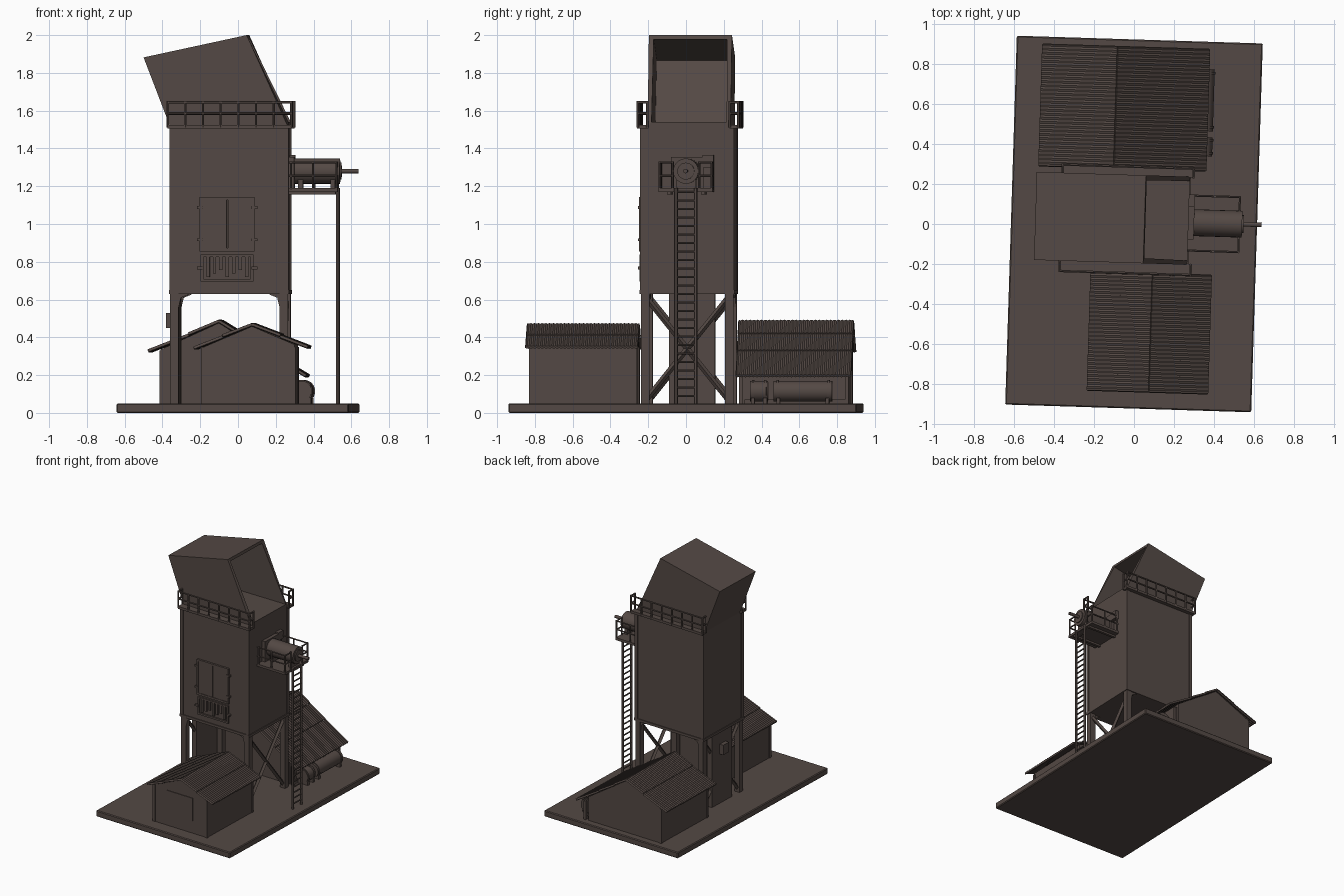
import bpy, bmesh, math
from mathutils import Vector

if "Cube" in bpy.data.objects:
    bpy.data.objects.remove(bpy.data.objects["Cube"])

TURN = math.radians(-1.8)      # whole model sits slightly turned on the grid
MAT = bpy.data.materials.new("weathered brown")
MAT.diffuse_color = (0.088, 0.066, 0.058, 1)
MAT.use_nodes = True
MAT.node_tree.nodes["Principled BSDF"].inputs["Base Color"].default_value = MAT.diffuse_color


def finish(name, bm, smooth=False):
    bmesh.ops.recalc_face_normals(bm, faces=bm.faces[:])
    me = bpy.data.meshes.new(name)
    bm.to_mesh(me)
    bm.free()
    me.materials.append(MAT)
    if smooth:
        for p in me.polygons:
            p.use_smooth = len(p.vertices) == 4
    ob = bpy.data.objects.new(name, me)
    ob.rotation_euler.z = TURN
    bpy.context.collection.objects.link(ob)
    return ob


def add_box(bm, x0, x1, y0, y1, z0, z1):
    r = bmesh.ops.create_cube(bm, size=1)
    for v in r["verts"]:
        v.co = ((x0 + x1) / 2 + v.co.x * (x1 - x0), (y0 + y1) / 2 + v.co.y * (y1 - y0),
                (z0 + z1) / 2 + v.co.z * (z1 - z0))


def boxes(name, *dims):
    bm = bmesh.new()
    for d in dims:
        add_box(bm, *d)
    return finish(name, bm)


def add_bar(bm, a, b, r, n=4):
    a, b = Vector(a), Vector(b)
    res = bmesh.ops.create_cone(bm, cap_ends=True, segments=n, radius1=r, radius2=r, depth=(b - a).length)
    q = (b - a).to_track_quat('Z', 'Y')
    for v in res["verts"]:
        v.co = (a + b) / 2 + q @ v.co


def bars(name, r, pairs, n=6, smooth=False):
    bm = bmesh.new()
    for a, b in pairs:
        add_bar(bm, a, b, r, n)
    return finish(name, bm, smooth)


def add_prism(bm, pts, y0, y1):
    f = bm.faces.new([bm.verts.new((x, y0, z)) for x, z in pts])
    r = bmesh.ops.extrude_face_region(bm, geom=[f])
    for g in r["geom"]:
        if isinstance(g, bmesh.types.BMVert):
            g.co.y = y1


def prism(name, pts, y0, y1):
    bm = bmesh.new()
    add_prism(bm, pts, y0, y1)
    return finish(name, bm)


def corrugated_roof(name, pts, y0, y1, n=60):
    # rippled sheets running eave to eave, each lapping slightly over the next
    bm = bmesh.new()
    for (xa, za), (xb, zb) in zip(pts, pts[1:]):
        lift_a, lift_b = (0.006, 0) if za < zb else (0, 0.006)
        prev = None
        for i in range(n + 1):
            y = y0 + (y1 - y0) * i / n
            w = 0.002 * (-1) ** i
            row = [bm.verts.new((xa, y, za + lift_a + w)), bm.verts.new((xb, y, zb + lift_b + w))]
            if prev:
                bm.faces.new([prev[0], prev[1], row[1], row[0]])
            prev = row
    ob = finish(name, bm)
    m = ob.modifiers.new("thickness", 'SOLIDIFY')
    m.thickness = 0.014
    m.offset = 0
    return ob


# Ground slab
slab = boxes("base_slab", (-0.615, 0.615, -0.922, 0.922, 0, 0.05))
bev = slab.modifiers.new("soft_edge", 'BEVEL')
bev.width = 0.006

# Tower body with bottom and corner trim
X0, X1, Y0, Y1 = -0.352, 0.272, -0.231, 0.259
boxes("tower_body", (X0, X1, Y0, Y1, 0.635, 1.515))
boxes("tower_trim", (X0 - .006, X1 + .006, Y0 - .006, Y1 + .006, 0.63, 0.65),
      *[(x - .014, x + .014, y - .014, y + .014, 0.64, 1.515)
        for x in (X0 + .01, X1 - .01) for y in (Y0 + .01, Y1 - .01)])

# Legs with gussets beneath the body
boxes("tower_legs", *[(x, x + .045, y, y + .045, 0.04, 0.64)
                      for x in (X0, X1 - .045) for y in (Y0, Y1 - .045)])
bm = bmesh.new()
for y in (Y0 + .005, Y1 - .035):
    for x, s in ((X0 + .045, 1), (X1 - .045, -1)):
        add_prism(bm, [(x, 0.64), (x + s * .06, 0.64), (x + s * .05, 0.625),
                       (x + s * .012, 0.61), (x, 0.56)], y, y + .03)
finish("leg_gussets", bm)

# Cross braces on both narrow sides, and the closed panel on the left
bars("cross_braces", 0.015, [((x, ya, 0.06), (x, yb, 0.62)) for x in (X0 + .025, X1 - .025)
                             for ya, yb in ((Y0 + .02, Y1 - .02), (Y1 - .02, Y0 + .02))], 4)
boxes("left_chute_panel", (X0 + .005, X0 + .045, -0.10, 0.145, 0.04, 0.64))
boxes("left_meter_box", (X0 - .028, X0 + .01, -0.02, 0.05, 0.45, 0.53))

# Hood: leaning shell open on its right side
bm = bmesh.new()
add_prism(bm, [(-0.352, 1.512), (0.272, 1.512), (0.052, 2.0), (-0.494, 1.882)], -0.195, 0.245)
bmesh.ops.recalc_face_normals(bm, faces=bm.faces[:])
bm.faces.ensure_lookup_table()
opening = max(bm.faces, key=lambda f: f.normal.x)
bmesh.ops.delete(bm, geom=[opening], context='FACES_ONLY')
hood = finish("hood", bm)
sol = hood.modifiers.new("wall", 'SOLIDIFY')
sol.thickness = 0.024
sol.offset = -1
sol.use_even_offset = True

# Walkways and railings, front and back
boxes("walkways", (-0.365, 0.29, -0.25, -0.19, 1.505, 1.525), (-0.365, 0.29, 0.24, 0.29, 1.505, 1.525))
rail = []
for y in (-0.246, 0.286):
    rail += [((-0.365, y, z), (0.29, y, z)) for z in (1.585, 1.645)]
    rail += [((-0.365 + i * 0.655 / 7, y, 1.51), (-0.365 + i * 0.655 / 7, y, 1.65)) for i in range(8)]
    inner = y + (0.05 if y < 0 else -0.045)
    for x in (-0.365, 0.29):
        rail += [((x, y, z), (x, inner, z)) for z in (1.585, 1.645)]
        rail.append(((x, inner, 1.51), (x, inner, 1.65)))
bars("top_railings", 0.007, rail)

# Front hatch: double shutter with frame, and a slatted vent beneath
F = Y0
boxes("front_shutters", (-0.185, -0.052, F - .012, F + .01, 0.87, 1.13),
      (-0.046, 0.085, F - .012, F + .01, 0.87, 1.13))
boxes("front_hatch_frame", (-0.195, 0.095, F - .016, F, 0.855, 0.872), (-0.195, 0.095, F - .016, F, 1.128, 1.142),
      *[(x, x + .012, F - .016, F, 0.86, 1.14) for x in (-0.195, 0.083)],
      *[(x, x + .03, F - .02, F, z, z + .014) for x in (-0.21, 0.08) for z in (0.91, 1.08, 0.76)])
boxes("front_vent", (-0.19, 0.09, F - .012, F, 0.695, 0.71), (-0.19, 0.09, F - .012, F, 0.825, 0.838),
      (-0.19, -0.175, F - .012, F, 0.7, 0.83), (0.075, 0.09, F - .012, F, 0.7, 0.83),
      *[(-0.16 + i * .034, -0.142 + i * .034, F - .012, F, 0.72 + .018 * (i % 3), 0.83) for i in range(7)])

# Side platform with winch drum and shaft
C = 0.016
boxes("side_platform", (0.27, 0.53, C - .145, C + .14, 1.17, 1.19),
      *[(0.27, 0.52, C + y, C + y + .02, 1.155, 1.172) for y in (-.1, .08)])
bars("winch_drum", 0.067, [((0.26, C, 1.28), (0.54, C, 1.28))], 24, True)
bars("winch_hub", 0.045, [((0.53, C, 1.28), (0.548, C, 1.28))], 20, True)
bars("winch_shaft", 0.012, [((0.53, C, 1.28), (0.638, C, 1.28))], 10, True)
boxes("winch_mount", (0.26, 0.30, C - .085, C + .085, 1.185, 1.355), (0.262, 0.30, C + .08, C + .14, 1.30, 1.365),
      *[(x, x + .025, C - .05, C + .05, 1.185, 1.24) for x in (0.32, 0.49)])
rail = []
for y in (C - .14, C + .135):
    rail += [((0.27, y, z), (0.525, y, z)) for z in (1.255, 1.325)]
    rail += [((x, y, 1.18), (x, y, 1.33)) for x in (0.285, 0.40, 0.525)]
    inner = C + (-.07 if y < C else .07)
    rail += [((0.525, y, z), (0.525, inner, z)) for z in (1.255, 1.325)]
    rail.append(((0.525, inner, 1.18), (0.525, inner, 1.33)))
bars("platform_railings", 0.006, rail)

# Ladder from ground to platform
bars("ladder_rails", 0.010, [((0.53, C + s * .052, 0.04), (0.53, C + s * .052, 1.19)) for s in (-1, 1)])
bars("ladder_rungs", 0.006, [((0.53, C - .052, 0.09 + i * .045), (0.53, C + .052, 0.09 + i * .045))
                             for i in range(25)])

# Front shed
prism("front_shed_walls", [(-0.165, 0.04), (0.325, 0.04), (0.325, 0.362), (0.1, 0.458), (-0.165, 0.345)],
      -0.815, -0.255)
corrugated_roof("front_shed_roof", [(-0.208, 0.337), (-0.055, 0.402), (0.1, 0.467),
                                    (0.25, 0.404), (0.395, 0.342)], -0.838, -0.243)
boxes("front_shed_window", (-0.045, 0.195, -0.82, -0.81, 0.15, 0.335))
boxes("front_shed_corner_posts", *[(x - .01, x + .01, y - .01, y + .01, 0.04, 0.35)
                                   for x in (-0.16, 0.32) for y in (-0.81, -0.26)])

# Back shed with a long low roof on the right
prism("back_shed_walls", [(-0.42, 0.04), (0.25, 0.04), (0.25, 0.24), (-0.11, 0.476), (-0.42, 0.335)],
      0.295, 0.865)
corrugated_roof("back_shed_roof", [(-0.485, 0.322), (-0.27, 0.412), (-0.11, 0.485), (0.0, 0.412),
                                   (0.14, 0.322), (0.35, 0.19)], 0.275, 0.885)
boxes("back_shed_corner_posts", *[(x - .01, x + .01, y - .01, y + .01, 0.04, 0.33 if x < 0 else 0.2)
                                  for x in (-0.415, 0.28) for y in (0.30, 0.86)])

# Tanks lying under the low eave, on cradles
bars("tanks", 0.055, [((0.325, 0.35, 0.115), (0.325, 0.445, 0.115)),
                      ((0.325, 0.475, 0.115), (0.325, 0.785, 0.115))], 18, True)
bars("tank_bands", 0.06, [((0.325, y, 0.115), (0.325, y + .012, 0.115))
                          for y in (0.36, 0.425, 0.49, 0.76)], 18, True)
boxes("tank_cradles", *[(0.27, 0.375, y, y + .02, 0.04, 0.08) for y in (0.355, 0.42, 0.49, 0.75)],
      (0.27, 0.285, 0.32, 0.86, 0.04, 0.07))
